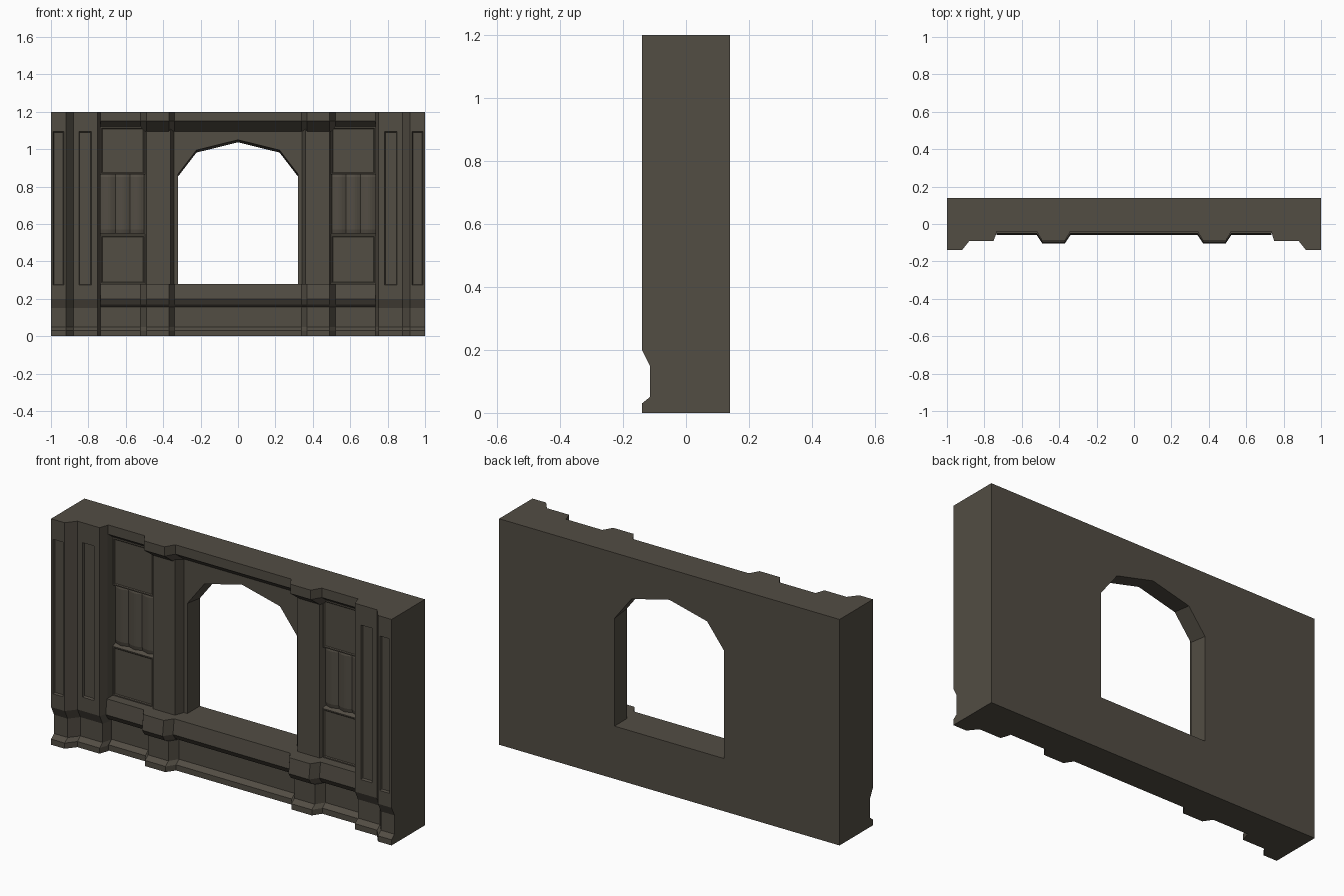
import bpy, bmesh, math

if "Cube" in bpy.data.objects:
    bpy.data.objects.remove(bpy.data.objects["Cube"], do_unlink=True)

HEIGHT, BACK, RECESS, SILL, PIER = 1.2, 0.14, 0.035, 0.28, 0.735

stone = bpy.data.materials.new("dark_stone")
stone.use_nodes = True
colour = (0.085, 0.074, 0.057, 1)
stone.diffuse_color = colour
stone.node_tree.nodes["Principled BSDF"].inputs["Base Color"].default_value = colour


def finish(name, bm):
    bmesh.ops.recalc_face_normals(bm, faces=bm.faces)
    mesh = bpy.data.meshes.new(name)
    bm.to_mesh(mesh)
    bm.free()
    mesh.materials.append(stone)
    ob = bpy.data.objects.new(name, mesh)
    bpy.context.scene.collection.objects.link(ob)


def loft(outline, profile, back):
    """Stack a left-to-right front outline along a profile of (height, setback)."""
    bm = bmesh.new()
    rings = []
    for z, d in profile:
        ring = [(x, min(y + d, back)) for x, y in outline]
        ring += [(outline[-1][0], back + 0.001), (outline[0][0], back + 0.001)]
        rings.append([bm.verts.new((x, y, z)) for x, y in ring])
    n = len(rings[0])
    for low, high in zip(rings, rings[1:]):
        for i in range(n):
            j = (i + 1) % n
            bm.faces.new((low[i], low[j], high[j], high[i]))
    bm.faces.new(rings[0])
    bm.faces.new(rings[-1])
    bmesh.ops.recalc_face_normals(bm, faces=bm.faces)
    return bm


def sink_panels(bm, min_height, min_width, margin, depth):
    """Sink a bevelled panel into every tall face that looks forward."""
    bm.normal_update()
    faces = []
    for f in bm.faces:
        xs, zs = [v.co.x for v in f.verts], [v.co.z for v in f.verts]
        if (f.normal.y < -0.99 and max(zs) - min(zs) > min_height
                and max(xs) - min(xs) > min_width):
            faces.append(f)
    bmesh.ops.inset_individual(bm, faces=faces, thickness=margin, depth=0)
    bmesh.ops.inset_individual(bm, faces=faces, thickness=0.006, depth=-depth)


def pilaster_outline(wall, face):
    half = [(PIER, wall), (0.52, wall), (0.49, face), (0.37, face), (0.34, wall)]
    return [(-x, y) for x, y in half] + half[::-1]


# Wall core: an arch-shaped slab whose soffit drops slightly to the rear
def arch_ring(bm, y, drop):
    right = [(PIER, HEIGHT), (PIER, SILL), (0.322, SILL), (0.322, 0.865 - drop),
             (0.222, 0.995 - drop), (0, 1.05 - drop)]
    ring = right + [(-x, z) for x, z in reversed(right) if x > 0]
    return [bm.verts.new((x, y, z)) for x, z in ring]


bm = bmesh.new()
front, rear = arch_ring(bm, RECESS, 0), arch_ring(bm, BACK, 0.013)
for i in range(len(front)):
    j = (i + 1) % len(front)
    bm.faces.new((front[i], front[j], rear[j], rear[i]))
bm.faces.new(front)
bm.faces.new(rear)
finish("arched_wall", bm)

# Moulded base with an overhanging sill, stepping out under the pilasters
finish("base_and_sill", loft(
    pilaster_outline(-0.06, -0.105),
    [(0, 0.025), (0.03, 0.025), (0.05, 0.05), (0.155, 0.05), (0.17, 0.02),
     (0.2, 0), (SILL, 0.01)], BACK - 0.001))

# Cornice with a sloping underside
finish("cornice", loft(
    pilaster_outline(-0.04, -0.09),
    [(1.095, 0.075), (1.15, 0), (HEIGHT, 0)], RECESS))

for side, s in (("left", 1), ("right", -1)):
    def place(points):
        return sorted((s * x, y) for x, y in points)

    # Stepped end pier with two tall sunk panels
    bm = loft(place([(PIER, -0.045), (0.75, -0.09), (0.773, -0.09), (0.862, -0.09),
                     (0.88, -0.09), (0.92, -0.14), (1, -0.14)]),
              [(0, 0), (0.03, 0), (0.05, 0.025), (0.15, 0.025), (0.2, 0),
               (0.262, 0), (1.105, 0), (HEIGHT, 0)], BACK - 0.001)
    sink_panels(bm, 0.8, 0.05, 0.016, 0.012)
    finish(side + "_end_pier", bm)

    # Shallow pilaster shaft
    finish(side + "_pilaster", loft(
        place([(0.342, RECESS), (0.36, -0.015), (0.49, -0.015), (0.508, RECESS)]),
        [(SILL, 0), (1.12, 0)], RECESS))

    # Upper and lower panels between pilaster and pier
    for name, z0, z1, chamfer in (("upper", 0.865, 1.12, 0), ("lower", SILL, 0.55, 0.016)):
        bm = loft(place([(0.498, 0), (PIER, 0)]),
                  [(z0, 0), (z1 - chamfer / 2 - 0.002, 0), (z1, chamfer)], RECESS)
        sink_panels(bm, 0.2, 0.1, 0.008, 0.004)
        finish(f"{side}_{name}_panel", bm)

    # Folded middle panel
    folds = [(0.498 + (PIER - 0.498) * i / 24,
              0.02 - 0.012 * abs(math.sin(math.pi * i / 8))) for i in range(25)]
    finish(side + "_folded_panel", loft(
        place(folds), [(0.53, 0.01), (0.57, 0), (0.85, 0), (0.87, 0.006)], RECESS))
